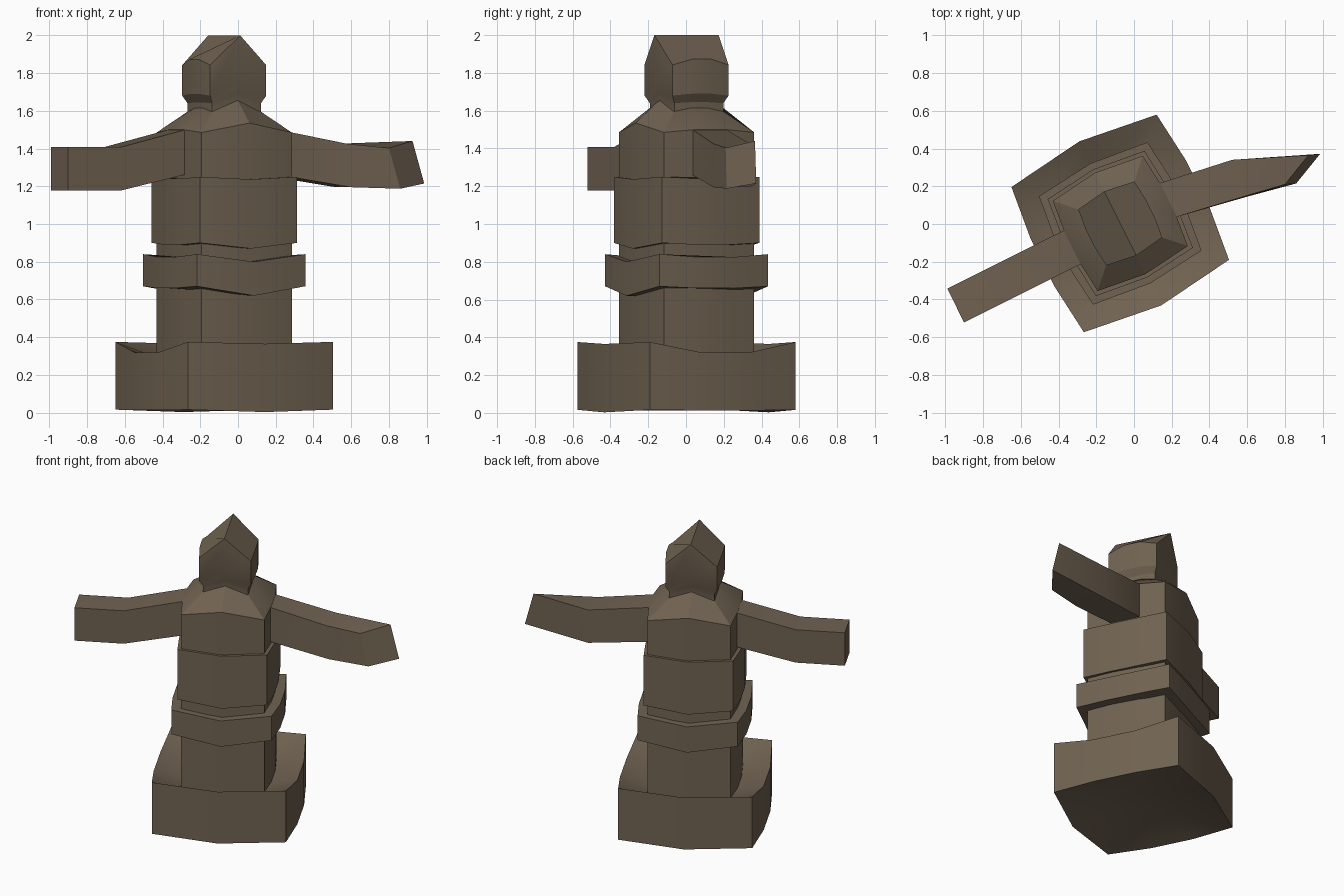
import bpy, bmesh, math
from mathutils import Vector, Matrix

if "Cube" in bpy.data.objects:
    bpy.data.objects.remove(bpy.data.objects["Cube"])

# One weathered stone colour for the whole statue
stone = bpy.data.materials.new("brown_stone")
stone.diffuse_color = (0.162, 0.123, 0.083, 1)
stone.use_nodes = True
stone.node_tree.nodes["Principled BSDF"].inputs["Base Color"].default_value = stone.diffuse_color

# The statue is turned about z and slightly off centre
PLACE = Matrix.Translation((-0.073, 0.003, 0)) @ Matrix.Rotation(math.radians(26.5), 4, 'Z')


def ring(half, mid, side, zc, zm, zs):
    """Ten-point bulged square: corners, front/back middles, two points per side."""
    t = half / 3
    right = [(half, -half, zc), (side, -t, zs), (side, t, zs), (half, half, zc)]
    left = [(-x, -y, z) for x, y, z in right]
    return [(0, -mid, zm)] + right + [(0, mid, zm)] + left


def loft(name, rings, matrix=PLACE, ridge=True):
    """Skin a stack of rings; caps are split along the middle ridge."""
    bm = bmesh.new()
    rows = [[bm.verts.new(matrix @ Vector(p)) for p in r] for r in rings]
    n = len(rows[0])
    for a, b in zip(rows, rows[1:]):
        for i in range(n):
            j = (i + 1) % n
            bm.faces.new((a[i], a[j], b[j], b[i]))
    for r in (rows[0], rows[-1]):
        if ridge:
            h = n // 2
            bm.faces.new(r[:h + 1])
            bm.faces.new(r[h:] + r[:1])
        else:
            bm.faces.new(r)
    bmesh.ops.recalc_face_normals(bm, faces=bm.faces)
    mesh = bpy.data.meshes.new(name)
    bm.to_mesh(mesh)
    bm.free()
    mesh.materials.append(stone)
    ob = bpy.data.objects.new(name, mesh)
    bpy.context.collection.objects.link(ob)
    bpy.context.view_layer.objects.active = ob
    ob.select_set(True)
    bpy.ops.object.shade_smooth_by_angle(angle=math.radians(25))
    ob.select_set(False)
    return ob


# Plinth with a hollowed underside and a ledge dipping towards the column
loft("plinth", [ring(0.22, 0.25, 0.24, 0.07, 0.07, 0.07),
                ring(0.43, 0.486, 0.461, 0.016, 0.003, 0.013),
                ring(0.43, 0.486, 0.461, 0.375, 0.365, 0.32),
                ring(0.267, 0.3, 0.285, 0.28, 0.27, 0.27)])

# Lower column
loft("column", [ring(0.267, 0.3, 0.285, 0.25, 0.25, 0.25),
                ring(0.267, 0.3, 0.285, 0.92, 0.90, 0.92)])

# Chevron belt
loft("belt", [ring(0.321, 0.355, 0.345, 0.67, 0.62, 0.66),
              ring(0.321, 0.355, 0.345, 0.84, 0.80, 0.825)])

# Waist block
loft("torso", [ring(0.287, 0.32, 0.305, 0.90, 0.87, 0.89),
               ring(0.287, 0.32, 0.305, 1.25, 1.237, 1.24)])

# Chest and sloping shoulders
loft("chest", [ring(0.267, 0.3, 0.285, 1.22, 1.21, 1.21),
               ring(0.267, 0.3, 0.285, 1.485, 1.535, 1.50),
               ring(0.14, 0.16, 0.15, 1.60, 1.655, 1.615)])

# Neck flaring into a gabled head
loft("head", [ring(0.145, 0.16, 0.15, 1.58, 1.63, 1.59),
              ring(0.145, 0.16, 0.15, 1.64, 1.695, 1.645),
              ring(0.166, 0.18, 0.178, 1.68, 1.75, 1.69),
              ring(0.166, 0.19, 0.178, 1.842, 2.0, 1.873)])


def section(u, low, high, w=0.1):
    return [(u, -w, low), (u, w, low), (u, w, high), (u, -w, high)]


# Straight arm on the left
loft("left_arm", [section(-0.2, 1.285, 1.52), section(-0.28, 1.262, 1.50),
                  section(-0.66, 1.178, 1.408), section(-0.975, 1.178, 1.408)], ridge=False)

# Bent arm on the right, its hand twisted (world coordinates)
root = [[PLACE @ Vector(p) for p in section(u, lo, hi)]
        for u, lo, hi in ((0.2, 1.27, 1.51), (0.27, 1.26, 1.50))]
elbow = [(0.60, 0.145, 1.195), (0.52, 0.34, 1.195), (0.52, 0.34, 1.425), (0.58, 0.145, 1.425)]
hand = [(0.86, 0.215, 1.187), (0.987, 0.372, 1.215), (0.925, 0.365, 1.44), (0.80, 0.21, 1.403)]
loft("right_arm", root + [elbow, hand], Matrix.Identity(4), ridge=False)
